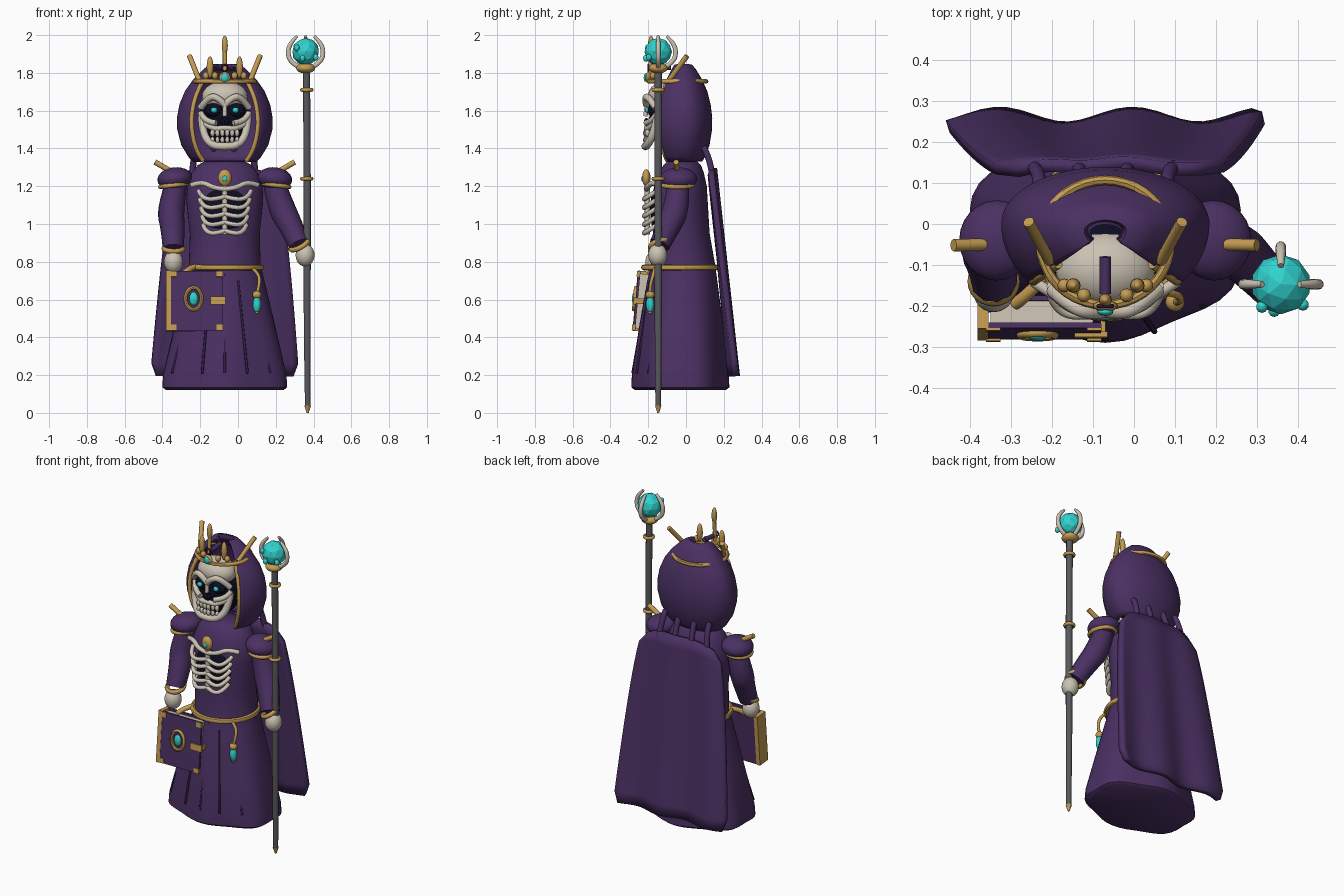
import bpy, bmesh, math
from mathutils import Vector, Matrix, Euler

if "Cube" in bpy.data.objects:
    bpy.data.objects.remove(bpy.data.objects["Cube"])

CX = -0.07  # body centre line
COL = {
    "purple cloth": (0.07, 0.03, 0.125), "dark fold": (0.03, 0.012, 0.05),
    "gold": (0.55, 0.33, 0.085), "bone": (0.60, 0.54, 0.45),
    "cyan gem": (0.03, 0.65, 0.62), "staff grey": (0.10, 0.10, 0.11),
    "void": (0.004, 0.004, 0.016),
}
MAT = {}
for n, c in COL.items():
    MAT[n] = bpy.data.materials.new(n)
    MAT[n].diffuse_color = (*c, 1)


def add(name, mesh, mat, smooth=True):
    mesh.materials.clear()
    mesh.materials.append(MAT[mat])
    for p in mesh.polygons:
        p.use_smooth = smooth
    o = bpy.data.objects.new(name, mesh)
    bpy.context.collection.objects.link(o)
    if smooth:
        bpy.ops.object.select_all(action='DESELECT')
        o.select_set(True)
        bpy.context.view_layer.objects.active = o
        bpy.ops.object.shade_smooth_by_angle(angle=math.radians(45))
    return o


def from_bm(name, bm, mat, smooth=True):
    bmesh.ops.recalc_face_normals(bm, faces=bm.faces)
    me = bpy.data.meshes.new(name)
    bm.to_mesh(me)
    bm.free()
    return add(name, me, mat, smooth)


def ball(name, loc, rad, mat, rot=(0, 0, 0), seg=24):
    bm = bmesh.new()
    m = Matrix.Translation(loc) @ Euler(rot).to_matrix().to_4x4() @ Matrix.Diagonal((*rad, 1))
    bmesh.ops.create_uvsphere(bm, u_segments=seg, v_segments=seg // 2 + 2, radius=1, matrix=m)
    return from_bm(name, bm, mat)


def box(name, loc, size, mat, rot=(0, 0, 0), pivot=None):
    bm = bmesh.new()
    bmesh.ops.create_cube(bm, size=1, matrix=Matrix.Translation(loc) @ Matrix.Diagonal((*size, 1)))
    if pivot:
        bmesh.ops.rotate(bm, verts=bm.verts, cent=pivot, matrix=Euler(rot).to_matrix())
    return from_bm(name, bm, mat, False)


def tube(name, pts, r, mat, radii=None):
    cu = bpy.data.curves.new(name, 'CURVE')
    cu.dimensions = '3D'
    cu.bevel_depth, cu.bevel_resolution, cu.use_fill_caps = r, 3, True
    s = cu.splines.new('NURBS' if len(pts) > 2 else 'POLY')
    s.points.add(len(pts) - 1)
    for i, p in enumerate(pts):
        s.points[i].co = (*p, 1)
        s.points[i].radius = radii[i] if radii else 1
    if len(pts) > 2:
        s.order_u, s.use_endpoint_u, s.resolution_u = 3, True, 6
    o = bpy.data.objects.new(name, cu)
    bpy.context.collection.objects.link(o)
    bpy.context.view_layer.update()
    me = bpy.data.meshes.new_from_object(o.evaluated_get(bpy.context.evaluated_depsgraph_get()))
    bpy.data.objects.remove(o)
    return add(name, me, mat)


def loft(name, rings, mat, closed=True, cap=True):
    bm = bmesh.new()
    rows = [[bm.verts.new(p) for p in ring] for ring in rings]
    n = len(rows[0])
    for a, b in zip(rows, rows[1:]):
        for i in range(n if closed else n - 1):
            j = (i + 1) % n
            bm.faces.new((a[i], a[j], b[j], b[i]))
    if cap:
        bm.faces.new(rows[0])
        bm.faces.new(rows[-1])
    return from_bm(name, bm, mat)


def ring(name, c, rx, ry, r, mat, rot=(0, 0, 0), n=40):
    R, rings = Euler(rot).to_matrix(), []
    for i in range(n + 1):
        a = math.tau * i / n
        rings.append([Vector(c) + R @ Vector(((rx + r * math.cos(t)) * math.cos(a),
                     (ry + r * math.cos(t)) * math.sin(a), r * math.sin(t)))
                      for t in [math.tau * k / 8 for k in range(8)]])
    return loft(name, rings, mat, cap=False)


def thicken(o, t):
    m = o.modifiers.new("thickness", 'SOLIDIFY')
    m.thickness, m.offset = t, 0


# Robe with wavy hem: z, rx, ry, centre y
prof = [(.12, .32, .23, -.03), (.135, .342, .25, -.03), (.2, .338, .248, -.03), (.45, .275, .22, -.025),
        (.7, .21, .185, -.02), (.78, .19, .17, -.015), (.95, .185, .15, -.025), (1.12, .203, .145, -.03),
        (1.2, .2, .14, -.03), (1.27, .175, .12, -.025), (1.31, .145, .1, -.02), (1.33, .11, .08, -.02)]
rings = []
for z, rx, ry, cy in prof:
    w = max(0, (.75 - z) / .63) * .04
    rings.append([(CX + rx * (1 + w * math.cos(6 * a + 1.57 * 2)) * math.cos(a),
                   cy + ry * (1 + w * math.cos(6 * a + 3.14)) * math.sin(a), z)
                  for a in [math.tau * i / 48 for i in range(48)]])
loft("robe", rings, "purple cloth")
for t0, x0, x1, y1 in [(.45, -.1, -.12, -.262), (.74, 0, 0, -.283), (.7, .07, .12, -.262), (.45, .18, .24, -.2), (.45, -.22, -.28, -.18)]:
    tube("skirt_fold", [(CX + x0, -.19 if t0 > .6 else y1 + .035, t0), (CX + x1, y1, .21)], .007, "dark fold")

# Cape
rings = []
for j in range(17):
    v = j / 16
    hw = .255 + .135 * v ** .6 - (.03 if j == 16 else 0) - (.03 if j == 0 else 0)
    rings.append([(CX + .01 * (1 - v) + u * hw,
                   .145 + .107 * v + (.004 + .014 * v) * math.sin(u * 7 + .3) - .015 * u * u * (1 - v),
                   1.295 - 1.1 * v - .03 * (1 - v) * u ** 4)
                  for u in [-1 + i / 12 for i in range(25)]])
thicken(loft("cape", rings, "purple cloth", closed=False, cap=False), .032)
for dx in (-.16, -.06, .05, .15):
    tube("cape_tie", [(CX + dx, .09, 1.41), (CX + dx, .125, 1.36), (CX + dx * 1.1, .14, 1.25)], .017, "purple cloth")

# Hood with open front and gold edge
hood = [(1.335, .16), (1.36, .185), (1.42, .222), (1.5, .243), (1.56, .245), (1.63, .232), (1.7, .203),
        (1.76, .16), (1.81, .11), (1.835, .08), (1.84, .055), (1.815, .045)]
rings = []
for z, hw in hood:
    k = hw / .245
    a0, a1 = math.radians(-44), math.radians(224)
    rings.append([(CX + hw * math.cos(a), (.13 if math.sin(a) > 0 else .2) * k * math.sin(a) - .02 * (1 - k), z)
                  for a in [a0 + (a1 - a0) * i / 40 for i in range(41)]])
thicken(loft("hood", rings, "purple cloth", closed=False, cap=False), .018)
for e in (0, -1):
    tube("hood_trim", [r[e] for r in rings[:8]], .012, "gold")

# Skull
ball("face_void", (CX, -.08, 1.56), (.135, .115, .165), "void")
ball("cranium", (CX, -.11, 1.675), (.122, .092, .082), "bone")
tube("jaw", [(CX + x, y, z) for x, y, z in [(-.122, -.15, 1.57), (-.118, -.17, 1.48), (-.07, -.205, 1.415), (0, -.218, 1.41),
     (.07, -.205, 1.415), (.118, -.17, 1.48), (.122, -.15, 1.57)]], .021, "bone")
tube("upper_jaw", [(CX + x, y, z) for x, y, z in [(-.12, -.155, 1.54), (-.06, -.2, 1.5), (0, -.21, 1.51), (.06, -.2, 1.5), (.12, -.155, 1.54)]], .016, "bone")
tube("nose_bridge", [(CX, -.205, 1.65), (CX, -.215, 1.57)], .012, "bone")
for s in (-1, 1):
    tube("brow", [(CX + s * x, y, z) for x, y, z in [(0, -.21, 1.63), (.035, -.218, 1.67), (.085, -.2, 1.675), (.128, -.16, 1.615)]], .018, "bone")
    tube("cheekbone", [(CX + s * x, y, z) for x, y, z in [(.128, -.15, 1.59), (.11, -.18, 1.54), (.045, -.21, 1.535)]], .016, "bone")
    ball("eye_socket", (CX + s * .058, -.175, 1.602), (.046, .027, .038), "void")
    ball("eye", (CX + s * .057, -.205, 1.603), (.017, .012, .015), "cyan gem", seg=12)
    ball("nostril", (CX + s * .011, -.21, 1.54), (.012, .013, .023), "void", (0, s * .4, 0), 12)
    for i in range(3):
        x, y = s * (.013 + .026 * i), -.215 + .006 * i
        ball("upper_tooth", (CX + x, y, 1.482), (.013, .013, .02), "bone", seg=10)
        ball("lower_tooth", (CX + x, y, 1.445), (.012, .013, .018), "bone", seg=10)

# Crown
ring("crown_band", (CX, -.045, 1.755), .158, .152, .012, "gold")
ball("crown_center_point", (CX, -.185, 1.945), (.016, .016, .053), "gold", seg=12)
tube("crown_center_stem", [(CX, -.195, 1.76), (CX, -.185, 1.91)], .011, "gold")
tube("crown_crest", [(CX, -.08, 1.83), (CX, -.17, 1.82)], .014, "purple cloth")
ring("crown_loop", (CX, -.2, 1.825), .017, .017, .005, "dark fold", (math.pi / 2, 0, 0), 16)
ball("crown_setting", (CX, -.2, 1.775), (.03, .014, .03), "gold", seg=16)
ball("crown_gem", (CX, -.214, 1.775), (.02, .01, .022), "cyan gem", seg=12)
for s in (-1, 1):
    tube("crown_rear_spike", [(CX + s * .135, -.09, 1.76), (CX + s * .187, .005, 1.89)], .014, "gold")
    ball("crown_point", (CX + s * .078, -.15, 1.83), (.018, .018, .058), "gold", seg=12)
    for dx in (.052, .1):
        ball("crown_bead", (CX + s * dx, -.175 + (dx - .05) * .5, 1.785), (.017, .017, .02), "gold", seg=12)

# Rib cage
ball("chest_void", (CX, -.135, 1.075), (.125, .055, .15), "void")
tube("sternum", [(CX, -.205, 1.21), (CX, -.205, .945)], .015, "bone")
for s in (-1, 1):
    tube("collarbone", [(CX + s * x, y, z) for x, y, z in [(0, -.21, 1.185), (.06, -.21, 1.19), (.12, -.175, 1.225), (.175, -.14, 1.205)]], .014, "bone")
    for i in range(5):
        z, w = 1.145 - .045 * i, .138 - .006 * i
        tube("rib", [(CX + s * x * w, y, z + dz) for x, y, dz in [(0, -.21, 0), (.45, -.228, -.018), (.9, -.205, -.005), (1, -.155, .03)]], .0125, "bone")
ball("brooch", (CX, -.21, 1.245), (.036, .022, .045), "gold", seg=16)
ball("brooch_gem", (CX, -.23, 1.24), (.013, .007, .016), "cyan gem", seg=12)

# Belt and pendant
ring("belt", (CX + .005, -.032, .77), .188, .19, .016, "gold")
tube("pendant_cord", [(.07, -.165, .77), (.11, -.17, .74), (.115, -.19, .68), (.1, -.19, .63)], .009, "gold")
ball("pendant_bead", (.1, -.19, .625), (.024, .024, .022), "gold", seg=12)
ball("pendant_gem", (.1, -.19, .575), (.022, .022, .046), "cyan gem", seg=12)
ball("pendant_tip", (.1, -.19, .535), (.012, .012, .012), "gold", seg=10)

# Shoulders
for s in (-1, 1):
    ball("shoulder_pad", (CX + s * .265, -.04, 1.24), (.092, .098, .06), "purple cloth", (0, s * .12, 0))
    ring("shoulder_trim", (CX + s * .272, -.045, 1.205), .07, .08, .012, "gold", (0, s * .12, 0))
    tube("shoulder_spike", [(CX + s * .295, -.05, 1.285), (CX + s * .37, -.052, 1.328)], .015, "gold")

# Arms
arms = [("left", [(-.325, -.04, 1.22), (-.36, -.045, 1.08), (-.345, -.09, .98), (-.342, -.14, .87)], (-.342, -.165, .8), .02),
        ("right", [(.19, -.04, 1.22), (.23, -.05, 1.08), (.28, -.09, .99), (.325, -.14, .89)], (.355, -.15, .835), -.5)]
for side, path, hand, tilt in arms:
    tube(side + "_sleeve", path, .064, "purple cloth", [.9, 1.15, 1, .88])
    ring(side + "_cuff", path[-1], .05, .05, .014, "gold", (.3, tilt, 0), 24)
    ball(side + "_hand", hand, (.05, .05, .06), "bone")

# Staff with orb
SX, SY = .362, -.147
tube("staff_shaft", [(SX + .007, SY, .03), (SX + .003, SY, .5), (SX + .006, SY, 1.2), (SX, SY, 1.83)], .02, "staff grey", [.75, 1, 1, 1])
tube("staff_tip", [(SX + .007, SY, 0), (SX + .007, SY, .04)], .018, "gold", [.3, 1])
for z in (1.24, 1.71):
    ring("staff_ring", (SX + .002, SY, z), .026, .026, .01, "gold", n=24)
ball("staff_collar", (SX - .004, SY, 1.825), (.05, .05, .028), "gold")
bm = bmesh.new()
bmesh.ops.create_icosphere(bm, subdivisions=2, radius=.073, matrix=Matrix.Translation((SX - .004, SY, 1.912)))
from_bm("orb", bm, "cyan gem", False)
for dx, dy, dz in [(-.05, -.055, .02), (.05, -.05, -.03), (-.02, -.065, -.035)]:
    ball("orb_nub", (SX + dx, SY + dy, 1.912 + dz), (.015, .015, .018), "cyan gem", seg=10)
for a in (0, 90, 180):
    c, s = math.cos(math.radians(a)), math.sin(math.radians(a))
    tube("orb_claw", [(SX - .004 + c * r, SY + s * r, z) for r, z in [(.035, 1.83), (.085, 1.86), (.095, 1.92), (.075, 1.965), (.045, 1.995)]], .013, "bone", [1, 1, 1, .9, .6])

# Book, leaning slightly with its lower edge forward
PV, TILT = (-.22, -.215, .74), (-.09, 0, 0)


def plate(name, x, y, z, w, d, h, mat):
    box(name, (x, y, z), (w, d, h), mat, TILT, PV)


plate("book_pages", -.225, -.215, .59, .25, .055, .29, "bone")
for y in (-.181, -.248):
    plate("book_cover", -.225, y, .59, .29, .013, .315, "purple cloth")
plate("book_spine", -.368, -.215, .59, .026, .082, .32, "gold")
for x in (-.343, -.097):
    for z in (.448, .732):
        plate("book_corner", x, -.252, z, .035, .016, .03, "gold")
plate("book_clasp", -.105, -.257, .59, .08, .014, .04, "gold")
plate("book_clasp_side", -.076, -.215, .59, .012, .09, .03, "gold")
ring("book_medallion", (-.235, -.271, .605), .042, .058, .01, "gold", (math.pi / 2 - .09, 0, 0), 28)
ball("book_gem", (-.235, -.272, .605), (.024, .014, .036), "cyan gem", seg=14)
tube("book_strap", [(-.22, -.13, .775), (-.255, -.17, .77), (-.29, -.195, .735)], .015, "gold")

for m in bpy.data.materials:
    if m.users and not m.is_grease_pencil:
        m.use_nodes = True
        m.node_tree.nodes["Principled BSDF"].inputs["Base Color"].default_value = m.diffuse_color
